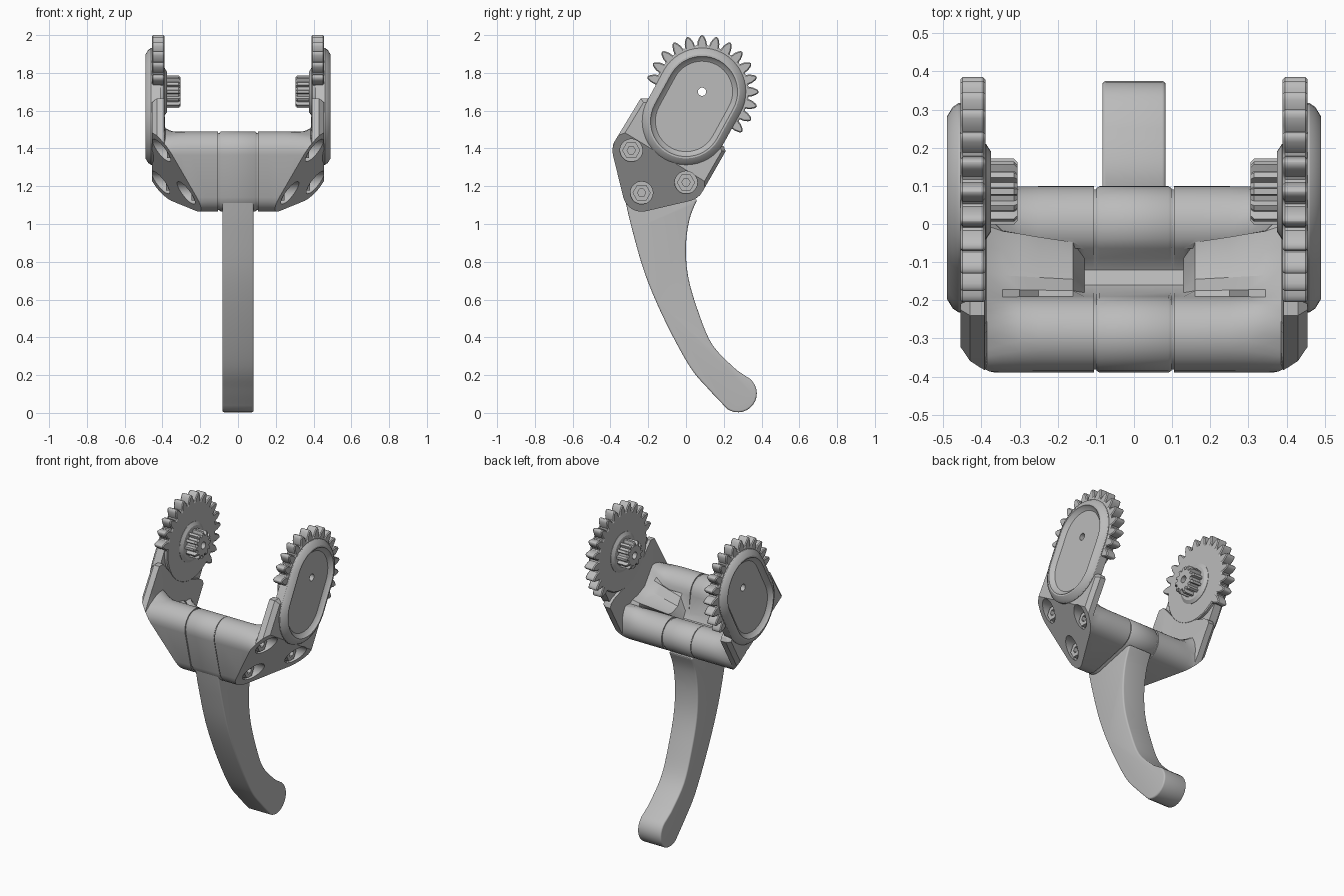
import bpy, bmesh
from math import radians, cos, sin, pi
from mathutils import Vector

cube = bpy.data.objects.get("Cube")
if cube:
    bpy.data.objects.remove(cube)

grey = bpy.data.materials.new("plain_grey")
grey.use_nodes = True
grey.diffuse_color = (0.5, 0.5, 0.5, 1)
grey.node_tree.nodes["Principled BSDF"].inputs["Base Color"].default_value = (0.5, 0.5, 0.5, 1)

# Key axes in the side plane (y, z)
FRONT, BOTTOM, BACK = (-0.29, 1.39), (-0.235, 1.165), (0.0, 1.22)
AXLE, COVER_LOW = (0.085, 1.70), (0.0, 1.545)
# Sloping outer face that carries the bolts
CUT_POINT, CUT_NORMAL = Vector((0.275, -0.235, 1.165)), Vector((1, -0.415, -0.68))


def arc(c, r, a0, a1, n):
    angles = [radians(a0 + (a1 - a0) * i / (n - 1)) for i in range(n)]
    return [(c[0] + r * cos(a), c[1] + r * sin(a)) for a in angles]


def circle(c, r, n=32):
    return arc(c, r, 0, 360 - 360 / n, n)


def mix(p, q, t):
    return (p[0] + (q[0] - p[0]) * t, p[1] + (q[1] - p[1]) * t)


def spline(pts, steps=5):
    """Smooth curve through the points."""
    v = [Vector(p) for p in [pts[0], *pts, pts[-1]]]
    out = []
    for a, b, c, d in zip(v, v[1:], v[2:], v[3:]):
        for i in range(steps):
            t = i / steps
            out.append(tuple(b + (c - a) * t / 2 + (a * 2 - b * 5 + c * 4 - d) * t * t / 2
                             + (b * 3 - a - c * 3 + d) * t ** 3 / 2))
    return out + [pts[-1]]


def loft(bm, rings):
    """Closed solid through (x, outline) rings."""
    loops = [[bm.verts.new((x, y, z)) for y, z in pts] for x, pts in rings]
    n = len(loops[0])
    for a, b in zip(loops, loops[1:]):
        for i in range(n):
            bm.faces.new((a[i], a[(i + 1) % n], b[(i + 1) % n], b[i]))
    bm.faces.new(loops[0])
    bm.faces.new(loops[-1])
    bmesh.ops.recalc_face_normals(bm, faces=bm.faces)


def finish(bm, name):
    mesh = bpy.data.meshes.new(name)
    bm.to_mesh(mesh)
    bm.free()
    mesh.materials.append(grey)
    ob = bpy.data.objects.new(name, mesh)
    bpy.context.collection.objects.link(ob)
    return ob


def solid(name, rings):
    bm = bmesh.new()
    loft(bm, rings)
    return finish(bm, name)


def apply_all(ob):
    bpy.ops.object.select_all(action='DESELECT')
    bpy.context.view_layer.objects.active = ob
    ob.select_set(True)
    for m in list(ob.modifiers):
        bpy.ops.object.modifier_apply(modifier=m.name)


def dress(ob, bevel=0, segments=2, drill=None, mirror=True):
    if bevel:
        m = ob.modifiers.new("edge", 'BEVEL')
        m.width, m.segments, m.limit_method, m.angle_limit = bevel, segments, 'ANGLE', radians(50)
    if drill:
        m = ob.modifiers.new("holes", 'BOOLEAN')
        m.operation, m.object, m.solver = 'DIFFERENCE', drill, 'EXACT'
    if mirror:
        ob.modifiers.new("mirror", 'MIRROR').use_mirror_merge = False
    apply_all(ob)
    bpy.ops.object.shade_smooth_by_angle(angle=radians(32))


# Side outlines: three-lobed hub with a scooped top, and the arm plate
def hub_outline(r=0.1):
    scoop = [(-0.18, 1.29), (-0.16, 1.25), (-0.12, 1.24), (-0.09, 1.26)]
    return (arc(BOTTOM, r, 283, 194, 7) + arc(FRONT, r, 194, 0, 13)
            + scoop + arc(BACK, r, 130, -77, 13))


def plate_outline():
    front = arc(FRONT, 0.1, 194, 150, 7)
    back = arc(BACK, 0.1, -28, -77, 6)
    horn, heel = (-0.24, 1.665), (0.21, 1.385)
    return (arc(BOTTOM, 0.1, 283, 194, 7)
            + front + [mix(front[-1], horn, i / 5) for i in range(1, 6)] + [(-0.2, 1.665)]
            + [(-0.16, 1.62), (-0.1, 1.55), (0, 1.5), (0.08, 1.46)]
            + [(0.17, 1.43), (0.2, 1.41), heel]
            + [mix(heel, back[0], i / 5) for i in range(1, 5)] + back)


def yoke_section(t, s):
    pairs = zip(hub_outline(), plate_outline())
    return [mix(p, q, s if 20 <= i < 24 else t) for i, (p, q) in enumerate(pairs)]


def surface_x(c):
    d = Vector((0, *c)) - Vector((0, CUT_POINT.y, CUT_POINT.z))
    return CUT_POINT.x - (CUT_NORMAL.y * d.y + CUT_NORMAL.z * d.z)


# Drills
bm = bmesh.new()
for c in (FRONT, BOTTOM, BACK):
    floor = surface_x(c) - 0.06
    loft(bm, [(-0.7, circle(c, 0.022, 20)), (floor, circle(c, 0.022, 20)),
              (floor, circle(c, 0.06, 20)), (0.7, circle(c, 0.06, 20))])
bolt_drill = finish(bm, "bolt_drill")
pin_drill = solid("pin_drill", [(-0.7, circle(AXLE, 0.022, 20)), (0.7, circle(AXLE, 0.022, 20))])
for d in (bolt_drill, pin_drill):
    d.hide_render = True

# Yoke sides, blending from hub to arm
plate = plate_outline()
rings = [(x, yoke_section(t, s)) for x, t, s in (
    (0.1, 0, 0), (0.13, 0, 0), (0.16, 0, 0.25), (0.25, 0, 0.33), (0.3, 0.06, 0.38),
    (0.345, 0.2, 0.42), (0.385, 0.36, 0.5), (0.392, 1, 1), (0.43, 1, 1))]
rings[0] = (0.105, rings[0][1])
rings.append((0.455, [mix(p, (-0.05, 1.4), 0.08) for p in plate]))
bm = bmesh.new()
loft(bm, rings)
cut = bmesh.ops.bisect_plane(bm, geom=bm.verts[:] + bm.edges[:] + bm.faces[:], dist=1e-5,
                             plane_co=CUT_POINT, plane_no=CUT_NORMAL, clear_outer=True)
bmesh.ops.holes_fill(bm, edges=[e for e in bm.edges if e.is_boundary], sides=0)
bmesh.ops.recalc_face_normals(bm, faces=bm.faces)
dress(finish(bm, "yoke_side"), drill=bolt_drill)

# Middle hub and the core that shows in the seams
dress(solid("hub", [(x, hub_outline(r)) for x, r in (
    (-0.098, 0.095), (-0.09, 0.1), (0.09, 0.1), (0.098, 0.095))]), drill=bolt_drill, mirror=False)
dress(solid("seam_core", [(-0.12, hub_outline(0.092)), (0.12, hub_outline(0.092))]),
      drill=bolt_drill, mirror=False)

# Curved handle with a round foot
front_edge = spline([(-0.325, 1.14), (-0.285, 0.97), (-0.215, 0.73), (-0.11, 0.485),
                     (0.02, 0.245), (0.12, 0.125), (0.2, 0.04)])
foot = arc((0.275, 0.103), 0.1, 235, 425, 16)
back_edge = spline([(0.27, 0.225), (0.14, 0.36), (0.06, 0.55), (0.01, 0.73),
                    (0, 0.89), (0.02, 1.03), (0.06, 1.13)])
outline = front_edge + foot + back_edge
dress(solid("handle", [(-0.083, outline), (0.083, outline)]), bevel=0.035, segments=4, mirror=False)

# Toothed arm end
gear = []
for k in range(24):
    a = 90 + 15 * (k - 9)
    teeth = [(-6.2, 0.245), (-5, 0.268), (-3, 0.287), (-1.2, 0.3)] if k < 15 else [(-5, 0.245)]
    for da, r in teeth + [(-da, r) for da, r in reversed(teeth)]:
        gear.append(arc(AXLE, r, a + da, a, 2)[0])
dress(solid("arm_gear", [(0.39, gear), (0.455, gear)]), bevel=0.007, segments=1, drill=pin_drill)


# Slanted oval cover with a dished centre
def stadium(r):
    return arc(AXLE, r, 151, -29, 25) + arc(COVER_LOW, r, -29, -209, 25)


dress(solid("oval_cover", [(x, stadium(r)) for x, r in (
    (0.41, 0.232), (0.46, 0.232), (0.475, 0.222), (0.49, 0.198), (0.49, 0.188), (0.48, 0.182),
    (0.466, 0.162))]), drill=pin_drill)

# Inner flange and splined pinion
dress(solid("pinion_flange", [(x, circle(AXLE, r)) for x, r in (
    (0.4, 0.125), (0.388, 0.125), (0.375, 0.105))]), drill=pin_drill)
pinion = []
for k in range(12):
    for da, r in ((-9, 0.068), (-5, 0.087), (5, 0.087), (9, 0.068)):
        pinion.append(arc(AXLE, r, 30 * k + da, 0, 2)[0])
dress(solid("pinion", [(x, [mix(p, AXLE, k) for p in pinion]) for x, k in (
    (0.305, 0.12), (0.315, 0), (0.38, 0))]), drill=pin_drill)

# Hexagonal nuts in the bolt recesses
for c, label in ((FRONT, "front"), (BOTTOM, "bottom"), (BACK, "back")):
    x = surface_x(c) - 0.065
    dress(solid(label + "_nut", [(x, circle(c, 0.048, 6)), (x + 0.035, circle(c, 0.048, 6)),
                                 (x + 0.035, circle(c, 0.022, 6)), (x, circle(c, 0.022, 6))]))

for d in (bolt_drill, pin_drill):
    bpy.data.objects.remove(d)
